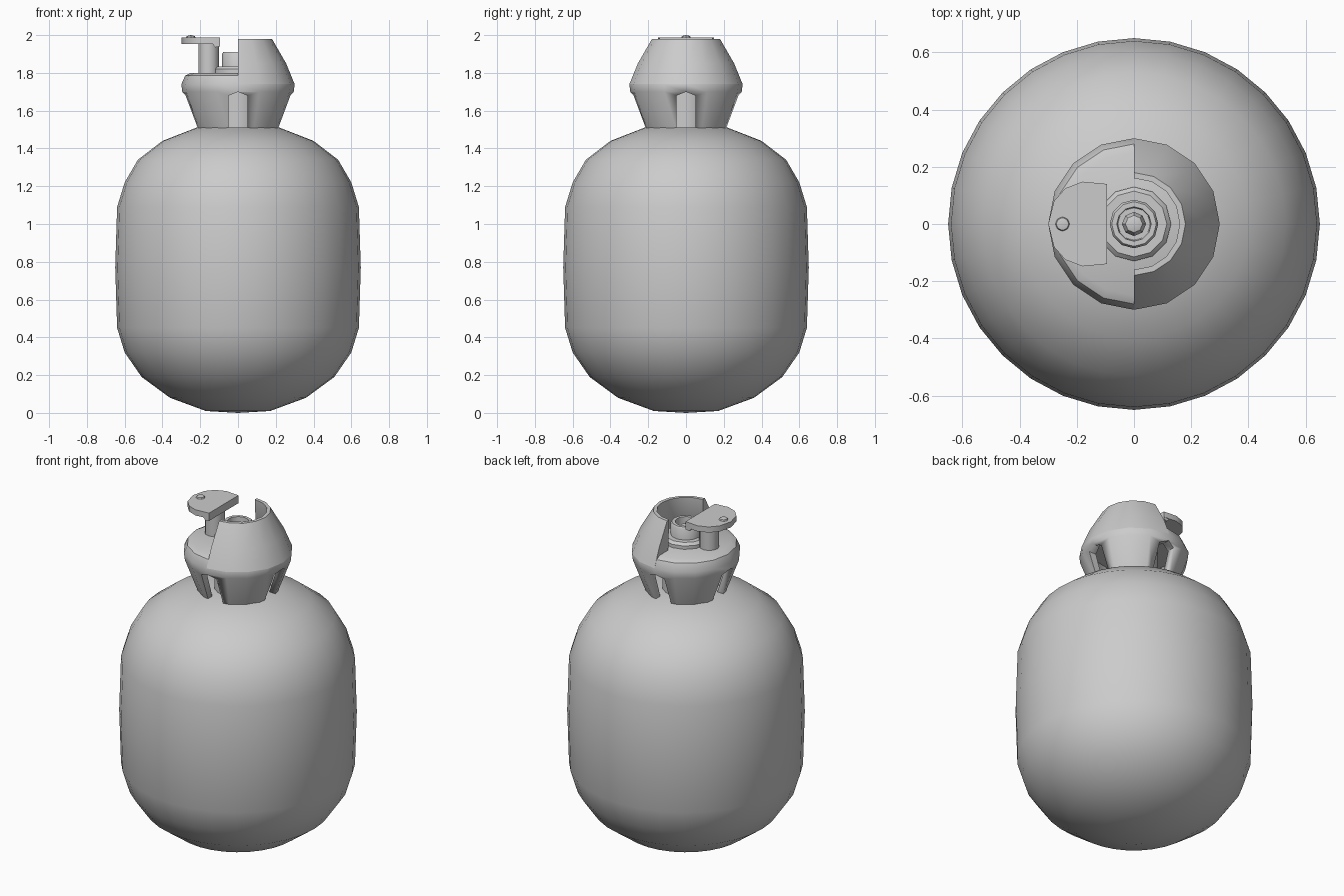
import bpy, bmesh
from math import sin, cos, pi, radians

if "Cube" in bpy.data.objects:
    bpy.data.objects.remove(bpy.data.objects["Cube"])


def finish(name, bm, angle=35):
    bmesh.ops.remove_doubles(bm, verts=bm.verts, dist=1e-5)
    bmesh.ops.recalc_face_normals(bm, faces=bm.faces)
    me = bpy.data.meshes.new(name)
    bm.to_mesh(me)
    bm.free()
    ob = bpy.data.objects.new(name, me)
    bpy.context.collection.objects.link(ob)
    bpy.ops.object.select_all(action='DESELECT')
    bpy.context.view_layer.objects.active = ob
    ob.select_set(True)
    bpy.ops.object.shade_smooth_by_angle(angle=radians(angle))
    return ob


def lathe(name, profile, sides, at=(0, 0), half=False, ring=False, angle=35):
    """Turn an (r, z) profile about z; half makes a capped shell on the +x side."""
    bm = bmesh.new()
    count = sides // 2 + 1 if half else sides
    cols = []
    for i in range(count):
        a = 2 * pi * i / sides - (pi / 2 if half else 0)
        cols.append([bm.verts.new((at[0] + r * cos(a), at[1] + r * sin(a), z)) for r, z in profile])
    n = len(profile)
    for i in range(count - 1 if half else count):
        p, q = cols[i], cols[(i + 1) % count]
        for j in range(n if ring else n - 1):
            k = (j + 1) % n
            bm.faces.new((p[j], q[j], q[k], p[k]))
    if half:
        bm.faces.new(cols[0])
        bm.faces.new(cols[-1])
    return finish(name, bm, angle)


def prism(name, points, place, depth):
    """Extrude an outline; place maps a 2D point to 3D."""
    bm = bmesh.new()
    face = bm.faces.new([bm.verts.new(place(*p)) for p in points])
    out = bmesh.ops.extrude_face_region(bm, geom=[face])
    moved = [v for v in out['geom'] if isinstance(v, bmesh.types.BMVert)]
    bmesh.ops.translate(bm, verts=moved, vec=depth)
    return finish(name, bm)


def cut(target, cutter):
    cutter.hide_render = True
    mod = target.modifiers.new("cut", 'BOOLEAN')
    mod.operation, mod.solver, mod.object = 'DIFFERENCE', 'EXACT', cutter
    bpy.context.view_layer.objects.active = target
    bpy.ops.object.modifier_apply(modifier=mod.name)
    bpy.data.objects.remove(cutter)


# Gas tank
lathe("tank", [(0, 0), (0.17, 0.01), (0.36, 0.08), (0.51, 0.19), (0.60, 0.32), (0.64, 0.45),
               (0.65, 0.77), (0.64, 1.09), (0.60, 1.22), (0.53, 1.34), (0.40, 1.44),
               (0.22, 1.51), (0, 1.515)], 32, angle=60)

# Collar skirt with its flat deck
collar = lathe("collar", [(0, 1.80), (0.25, 1.80), (0.28, 1.785), (0.30, 1.74), (0.295, 1.70),
                          (0.22, 1.50), (0.18, 1.50), (0.25, 1.71), (0.22, 1.75), (0, 1.75)], 16)

# Four pointed slots through the skirt
arch = [(-0.05, 1.4), (0.05, 1.4), (0.05, 1.68), (0, 1.70), (-0.05, 1.68)]
cut(collar, prism("slot_cutter_y", arch, lambda u, z: (u, -0.5, z), (0, 1, 0)))
cut(collar, prism("slot_cutter_x", arch, lambda u, z: (-0.5, u, z), (1, 0, 0)))

# Raised half guard on the right
lathe("guard", [(0.30, 1.74), (0.255, 1.85), (0.18, 1.98), (0.16, 1.98), (0.17, 1.80), (0.20, 1.76)],
      16, half=True, ring=True)

# Valve neck inside the skirt
lathe("valve_neck", [(0, 1.49), (0.13, 1.49), (0.13, 1.77), (0, 1.77)], 16)

# Outlet: flange, hollow nozzle and centre pin
lathe("outlet_flange", [(0, 1.79), (0.13, 1.79), (0.13, 1.82), (0.115, 1.835), (0, 1.835)], 12)
lathe("outlet_nozzle", [(0.085, 1.80), (0.085, 1.90), (0.078, 1.91), (0.06, 1.91), (0.055, 1.80)],
      12, ring=True)
lathe("outlet_pin", [(0, 1.80), (0.042, 1.80), (0.042, 1.86), (0.03, 1.885), (0, 1.895)], 8)

# Valve handle: post, half-round plate, lip and rivet
lathe("handle_post", [(0, 1.79), (0.055, 1.79), (0.055, 1.96), (0, 1.96)], 12, at=(-0.155, 0))
side = [(-0.095, 0.14), (-0.18, 0.148), (-0.24, 0.125), (-0.28, 0.08)]
plate = side + [(-0.30, 0)] + [(x, -y) for x, y in reversed(side)]
prism("handle_plate", plate, lambda x, y: (x, y, 1.953), (0, 0, 0.034))
lip = [(-0.135, 1.955), (-0.12, 1.935), (-0.095, 1.94), (-0.095, 1.975), (-0.135, 1.975)]
prism("handle_lip", lip, lambda x, z: (x, -0.14, z), (0, 0.28, 0))
lathe("handle_rivet", [(0, 1.98), (0.028, 1.98), (0.022, 1.995), (0, 2.0)], 8, at=(-0.25, 0))
